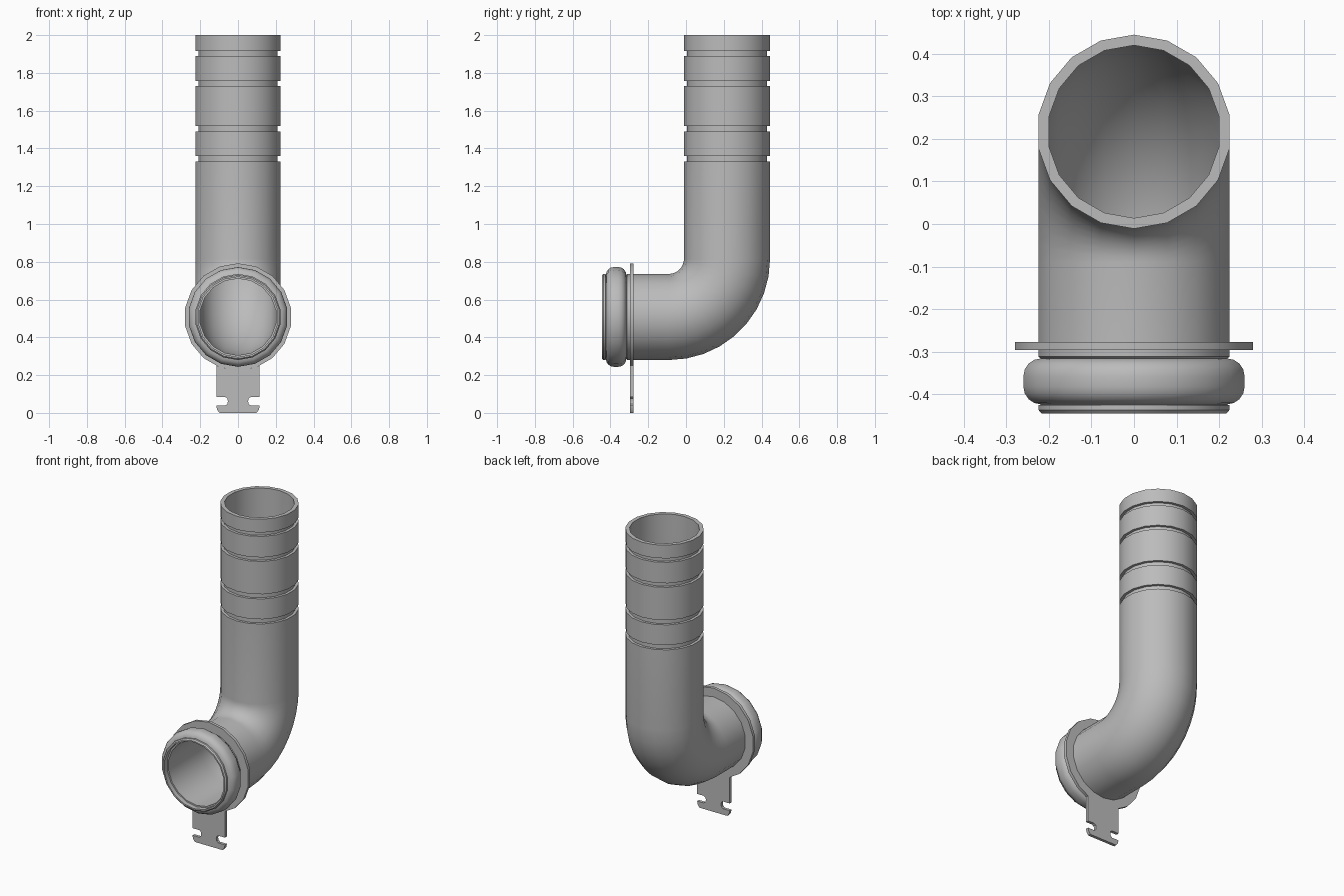
import bpy, bmesh, math
from mathutils import Vector

SIDES = 18
AXIS_Z, AXIS_Y = 0.508, 0.217      # heights/depths of the two straight runs
BEND_R, BEND_STEPS = 0.307, 9
R_OUT, R_IN, R_GROOVE = 0.228, 0.203, 0.211

if "Cube" in bpy.data.objects:
    bpy.data.objects.remove(bpy.data.objects["Cube"], do_unlink=True)

grey = bpy.data.materials.new("plain grey")
grey.use_nodes = True
colour = (0.5, 0.5, 0.5, 1)
grey.diffuse_color = colour
grey.node_tree.nodes["Principled BSDF"].inputs["Base Color"].default_value = colour


def finish(bm, name):
    bmesh.ops.recalc_face_normals(bm, faces=bm.faces)
    mesh = bpy.data.meshes.new(name)
    bm.to_mesh(mesh)
    bm.free()
    mesh.materials.append(grey)
    obj = bpy.data.objects.new(name, mesh)
    bpy.context.collection.objects.link(obj)
    bpy.ops.object.select_all(action="DESELECT")
    obj.select_set(True)
    bpy.context.view_layer.objects.active = obj
    bpy.ops.object.shade_smooth_by_angle(angle=math.radians(32))
    return obj


def loft(stations, name):
    """Skin a closed loop of rings; each station is (centre, turn, radius)."""
    bm = bmesh.new()
    rings = []
    for centre, turn, radius in stations:
        up = Vector((0, -math.sin(turn), math.cos(turn)))
        ring = []
        for i in range(SIDES):
            a = math.tau * i / SIDES
            ring.append(bm.verts.new(centre + radius * (Vector((math.sin(a), 0, 0)) + up * math.cos(a))))
        rings.append(ring)
    for k, ring in enumerate(rings):
        nxt = rings[(k + 1) % len(rings)]
        for i in range(SIDES):
            j = (i + 1) % SIDES
            bm.faces.new((ring[i], ring[j], nxt[j], nxt[i]))
    return finish(bm, name)


def mouth(y, r):
    return (Vector((0, y, AXIS_Z)), 0, r)


def upright(z, r):
    return (Vector((0, AXIS_Y, z)), math.pi / 2, r)


def bend(r):
    pts = []
    for k in range(BEND_STEPS + 1):
        t = math.pi / 2 * k / BEND_STEPS
        pts.append((Vector((0, AXIS_Y - BEND_R + BEND_R * math.sin(t),
                            AXIS_Z + BEND_R - BEND_R * math.cos(t))), t, r))
    return pts


# Pipe: lip, rounded bead, elbow, grooved riser, then the bore back down
outer = [mouth(-0.445, 0.221), mouth(-0.437, R_OUT), mouth(-0.426, R_OUT), mouth(-0.424, 0.222)]
for y0, start in ((-0.382, -90), (-0.358, 0)):
    for k in range(5):
        a = math.radians(start + 90 * k / 4)
        outer.append(mouth(y0 + 0.042 * math.sin(a), 0.222 + 0.042 * math.cos(a)))
outer += [mouth(-0.316, R_OUT - 0.006), mouth(-0.312, R_OUT)]
outer += bend(R_OUT)
for low, high in ((1.33, 1.36), (1.49, 1.52), (1.73, 1.756), (1.89, 1.915)):
    outer += [upright(low, R_OUT), upright(low, R_GROOVE),
              upright(high, R_GROOVE), upright(high, R_OUT)]
outer.append(upright(2.0, R_OUT))
inner = [upright(2.0, R_IN)] + bend(R_IN)[::-1]
inner += [mouth(-0.415, R_IN), mouth(-0.415, 0.212), mouth(-0.445, 0.212)]
loft(outer + inner, "elbow_pipe")

# Thin flange ring behind the bead
BACK, FRONT, R_FLANGE = -0.277, -0.296, 0.284
loft([mouth(FRONT, 0.215), mouth(FRONT, R_FLANGE),
      mouth(BACK, R_FLANGE), mouth(BACK, 0.215)], "flange_ring")

# Hanging tab with a notch on each side, mirrored from its half outline
half = [(0.097, 0.241), (0.115, 0.251), (0.115, 0.084), (0.068, 0.084),
        (0.057, 0.077), (0.053, 0.062), (0.057, 0.047), (0.068, 0.038),
        (0.115, 0.038), (0.111, 0.017), (0.098, 0.0)]
outline = [(0, 0.224)] + half + [(-x, z) for x, z in reversed(half)]
bm = bmesh.new()
face = bm.faces.new([bm.verts.new((x, FRONT, z)) for x, z in outline])
grown = bmesh.ops.extrude_face_region(bm, geom=[face])
bmesh.ops.translate(bm, vec=(0, BACK - FRONT, 0),
                    verts=[g for g in grown["geom"] if isinstance(g, bmesh.types.BMVert)])
finish(bm, "hanging_tab")
